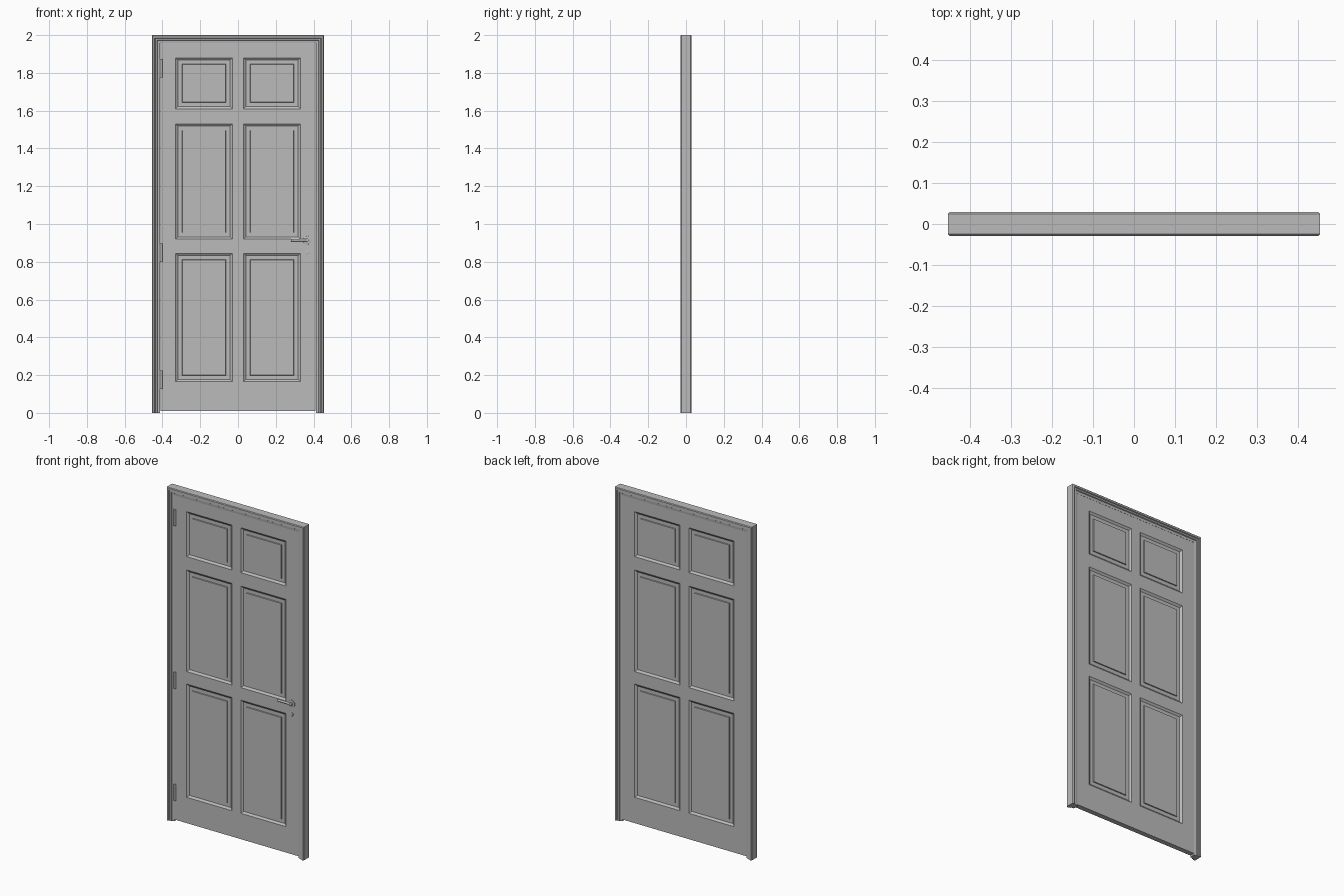
import bpy, bmesh, math
from mathutils import Vector

cube = bpy.data.objects.get("Cube")
if cube:
    bpy.data.objects.remove(cube, do_unlink=True)

grey = bpy.data.materials.new("plain grey")
grey.use_nodes = True
COLOUR = (0.5, 0.5, 0.5, 1)
grey.diffuse_color = COLOUR
grey.node_tree.nodes["Principled BSDF"].inputs["Base Color"].default_value = COLOUR

HALF_W, TOP = 0.455, 2.0
LEAF_Y = 0.015


def finish(name, bm, smooth=False):
    bmesh.ops.recalc_face_normals(bm, faces=bm.faces)
    mesh = bpy.data.meshes.new(name)
    bm.to_mesh(mesh)
    bm.free()
    mesh.materials.append(grey)
    obj = bpy.data.objects.new(name, mesh)
    bpy.context.collection.objects.link(obj)
    if smooth:
        bpy.ops.object.select_all(action='DESELECT')
        obj.select_set(True)
        bpy.context.view_layer.objects.active = obj
        bpy.ops.object.shade_smooth_by_angle(angle=math.radians(35))
    return obj


def rod(name, start, end, radius, bevel=0.0, sides=24):
    start, end = Vector(start), Vector(end)
    axis = end - start
    bm = bmesh.new()
    bmesh.ops.create_cone(bm, cap_ends=True, segments=sides, radius1=radius,
                          radius2=radius, depth=axis.length)
    if bevel:
        rims = [e for e in bm.edges if any(len(f.verts) > 4 for f in e.link_faces)]
        bmesh.ops.bevel(bm, geom=rims, offset=bevel, segments=2,
                        affect='EDGES', profile=0.5)
    turn = Vector((0, 0, 1)).rotation_difference(axis).to_matrix().to_4x4()
    bm.transform(turn)
    bmesh.ops.translate(bm, verts=bm.verts, vec=(start + end) / 2)
    return finish(name, bm, True)


# Frame: stepped profile (inward distance, half depth) mitred round three sides
half = [(0, 0.025), (0.004, 0.029), (0.014, 0.029), (0.017, 0.023),
        (0.026, 0.023), (0.029, 0.018), (0.043, 0.016)]
profile = [(d, -y) for d, y in half] + [(d, y) for d, y in reversed(half)]
bm = bmesh.new()
rings = []
for side, at_top in ((-1, False), (-1, True), (1, True), (1, False)):
    rings.append([bm.verts.new((side * (HALF_W - d), y, TOP - d if at_top else 0))
                  for d, y in profile])
n = len(profile)
for a, b in zip(rings, rings[1:]):
    for i in range(n):
        j = (i + 1) % n
        bm.faces.new((a[i], a[j], b[j], b[i]))
bm.faces.new(rings[0])
bm.faces.new(rings[-1])
finish("door_frame", bm)

# Leaf: a slab divided into stiles, rails and six panels
xs = [-0.411, -0.33, -0.03, 0.03, 0.33, 0.411]
zs = [0.01, 0.165, 0.845, 0.92, 1.53, 1.61, 1.88, 1.957]
bm = bmesh.new()
grid = [[bm.verts.new((x, -LEAF_Y, z)) for x in xs] for z in zs]
panels = []
for r in range(len(zs) - 1):
    for c in range(len(xs) - 1):
        face = bm.faces.new((grid[r][c], grid[r][c + 1],
                             grid[r + 1][c + 1], grid[r + 1][c]))
        if r % 2 and c % 2:
            panels.append(face.calc_center_median())
copy = bmesh.ops.extrude_face_region(bm, geom=bm.faces[:], use_keep_orig=True)
moved = [v for v in copy["geom"] if isinstance(v, bmesh.types.BMVert)]
bmesh.ops.translate(bm, verts=moved, vec=(0, 2 * LEAF_Y, 0))
bmesh.ops.recalc_face_normals(bm, faces=bm.faces)


def is_panel(face):
    mid = face.calc_center_median()
    return abs(face.normal.y) > 0.9 and any(
        abs(mid.x - p.x) < 0.01 and abs(mid.z - p.z) < 0.01 for p in panels)


# Sloped moulding, flat recess, raised centre field on both sides
fields = [f for f in bm.faces if is_panel(f)]
for thickness, depth in ((0.012, -0.009), (0.022, 0), (0.001, 0.006)):
    bmesh.ops.inset_individual(bm, faces=fields, thickness=thickness,
                               depth=depth, use_even_offset=True)
finish("door_leaf", bm)

# Hinges on the right edge
for label, z in (("lower", 0.175), ("middle", 0.848), ("upper", 1.825)):
    rod(label + "_hinge", (-0.407, -0.017, z - 0.049), (-0.407, -0.017, z + 0.049),
        0.007, sides=16)

# Lever handle and keyhole cover
HX, HZ = 0.367, 0.914
rod("handle_rose", (HX, -LEAF_Y + 0.001, HZ), (HX, -0.020, HZ), 0.022, 0.001, 32)
rod("handle_neck", (HX, -0.018, HZ), (HX, -0.0285, HZ), 0.010, 0.001)
rod("handle_lever", (HX, -0.0225, HZ), (0.28, -0.0225, HZ), 0.0065, 0.002, 16)
rod("keyhole_cover", (HX, -LEAF_Y + 0.001, 0.85), (HX, -0.019, 0.85), 0.011, 0.001)
